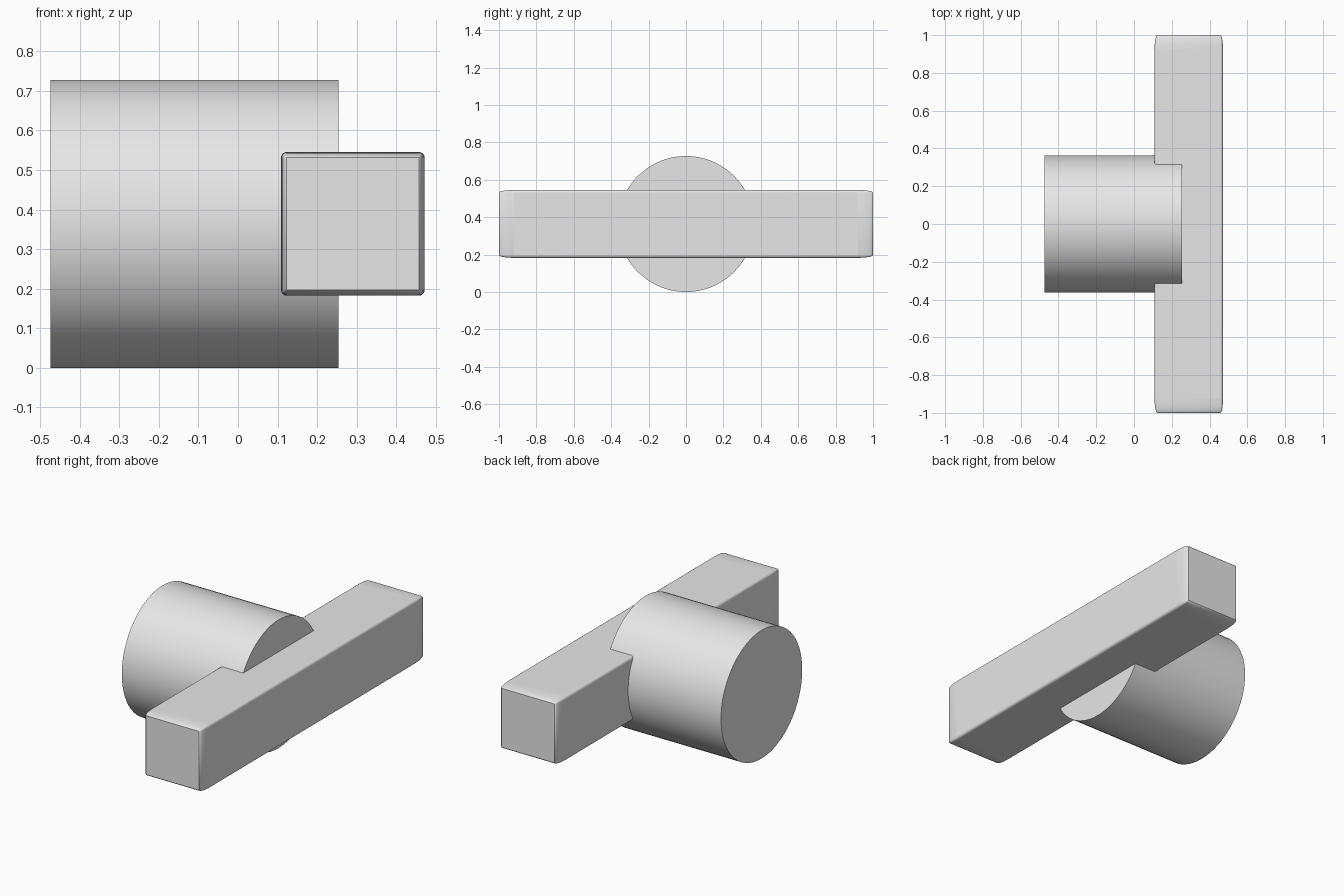
import bpy, math

if "Cube" in bpy.data.objects:
    bpy.data.objects.remove(bpy.data.objects["Cube"])

grey = bpy.data.materials.new("light_grey")
grey.diffuse_color = (0.8, 0.8, 0.8, 1)
grey.use_nodes = True
grey.node_tree.nodes["Principled BSDF"].inputs["Base Color"].default_value = grey.diffuse_color

def finish(name):
    ob = bpy.context.object
    ob.name = name
    ob.data.materials.append(grey)
    bpy.ops.object.shade_smooth_by_angle(angle=math.radians(40))
    return ob

# Round barrel lying along x
R = 0.3635
bpy.ops.mesh.primitive_cylinder_add(vertices=64, radius=R, depth=0.728,
                                    location=(-0.11, 0, R),
                                    rotation=(0, math.pi / 2, 0))
finish("barrel")

# Long crossbar: bevelled unit cube, stretched so the end rounding is longer
bpy.ops.mesh.primitive_cube_add(size=1, location=(0.29, 0, 0.364))
bar = bpy.context.object
bar.scale = (0.363, 2.0, 0.363)
bevel = bar.modifiers.new("rounded_edges", 'BEVEL')
bevel.width = 0.04
bevel.segments = 4
finish("crossbar")
